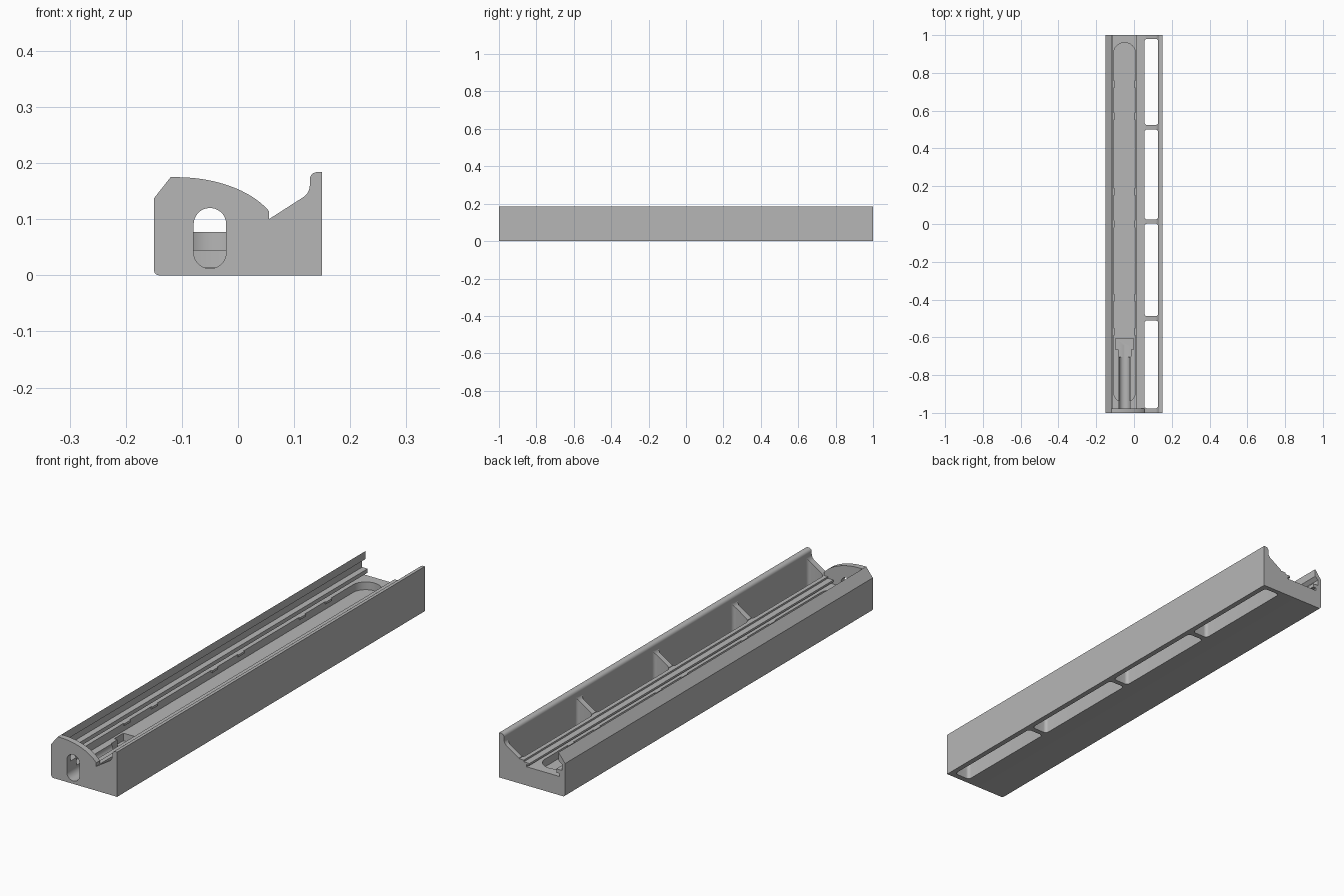
import bpy, bmesh, math

if "Cube" in bpy.data.objects:
    bpy.data.objects.remove(bpy.data.objects["Cube"])

metal = bpy.data.materials.new("plain grey")
metal.diffuse_color = (0.47, 0.47, 0.47, 1)
metal.use_nodes = True
metal.node_tree.nodes["Principled BSDF"].inputs["Base Color"].default_value = metal.diffuse_color


def prism(name, pts, axis, lo, hi):
    """Extrude a 2D outline along y (points are x, z) or z (points are x, y)."""
    bm = bmesh.new()
    place = (lambda p, h: (p[0], h, p[1])) if axis == 'y' else (lambda p, h: (p[0], p[1], h))
    a = [bm.verts.new(place(p, lo)) for p in pts]
    b = [bm.verts.new(place(p, hi)) for p in pts]
    bm.faces.new(a)
    bm.faces.new(b[::-1])
    n = len(pts)
    for i in range(n):
        bm.faces.new((a[i], b[i], b[(i + 1) % n], a[(i + 1) % n]))
    bmesh.ops.recalc_face_normals(bm, faces=bm.faces)
    me = bpy.data.meshes.new(name)
    bm.to_mesh(me)
    bm.free()
    me.materials.append(metal)
    ob = bpy.data.objects.new(name, me)
    bpy.context.collection.objects.link(ob)
    return ob


def arc(cx, cy, r, a0, a1, n=8):
    """Points along an arc, angles in degrees."""
    return [(cx + r * math.cos(math.radians(a0 + (a1 - a0) * i / n)),
             cy + r * math.sin(math.radians(a0 + (a1 - a0) * i / n))) for i in range(n + 1)]


def rounded(x0, x1, y0, y1, r, n=6):
    """Rectangle outline with rounded corners."""
    return (arc(x1 - r, y1 - r, r, 0, 90, n) + arc(x0 + r, y1 - r, r, 90, 180, n)
            + arc(x0 + r, y0 + r, r, 180, 270, n) + arc(x1 - r, y0 + r, r, 270, 360, n))


def cut(target, cutter):
    mod = target.modifiers.new("cut", 'BOOLEAN')
    mod.operation = 'DIFFERENCE'
    mod.solver = 'EXACT'
    mod.object = cutter
    bpy.context.view_layer.objects.active = target
    bpy.ops.object.modifier_apply(modifier=mod.name)
    bpy.data.objects.remove(cutter)


# Outer section: chamfered left wall, domed cap, sloped trough and rolled right lip
dome = []
for i in range(17):
    x = -0.11 + 0.165 * math.sin(i / 16 * math.pi / 2)
    dome.append((x, 0.065 + 0.11 * math.sqrt(1 - ((x + 0.11) / 0.185) ** 2)))
outline = (arc(-0.14, 0.01, 0.01, 270, 180, 6) + [(-0.15, 0.137), (-0.12, 0.175)] + dome
           + [(0.055, 0.1)] + arc(0.102, 0.161, 0.026, -56, 0, 8)
           + arc(0.141, 0.171, 0.013, 180, 90, 6) + [(0.15, 0.184), (0.15, 0.0)])
body = prism("rail_body", outline, 'y', -1, 1)

# Sliding cover channel with undercut side grooves, open at the back
channel = [(-0.12, 0.25), (-0.12, 0.142), (-0.135, 0.13), (-0.135, 0.105), (-0.11, 0.105),
           (-0.11, 0.089), (-0.125, 0.089), (-0.125, 0.077), (0.025, 0.077), (0.025, 0.086),
           (0.012, 0.086), (0.012, 0.094), (0.038, 0.094), (0.038, 0.101), (0.06, 0.101),
           (0.06, 0.25)]
cut(body, prism("channel_cutter", channel, 'y', -0.976, 1.1))

# Long round-ended tray
cut(body, prism("tray_cutter", rounded(-0.108, 0.008, -0.945, 0.96, 0.057, 12), 'z', 0.045, 0.083))

# Connector recess and its narrower neck
cut(body, prism("recess_cutter", rounded(-0.098, -0.002, -0.665, -0.605, 0.004, 2), 'z', 0.014, 0.07))
cut(body, prism("neck_cutter", rounded(-0.083, -0.017, -0.705, -0.66, 0.003, 2), 'z', 0.014, 0.07))

# Cable slot through the front cap
cut(body, prism("cable_cutter", rounded(-0.079, -0.021, 0.012, 0.12, 0.0289, 12), 'y', -1.1, -0.64))

# Four through compartments separated by thin dividers
for y0, y1 in ((-0.976, -0.511), (-0.488, 0.002), (0.024, 0.5), (0.524, 0.98)):
    cut(body, prism("bin_cutter", rounded(0.0555, 0.128, y0, y1, 0.014), 'z', -0.1, 0.3))

# Small retaining clips along both tray edges
for y in (-0.57, -0.39, 0.0, 0.17, 0.57, 0.74):
    for side, x in (("left", -0.107), ("right", 0.007)):
        prism("clip_" + side, rounded(x - 0.004, x + 0.004, y - 0.02, y + 0.02, 0.002, 2),
              'z', 0.068, 0.077)

# Smooth the curves, keep the edges crisp
for ob in bpy.context.scene.objects:
    ob.select_set(ob == body)
bpy.context.view_layer.objects.active = body
bpy.ops.object.shade_smooth_by_angle(angle=math.radians(30))
